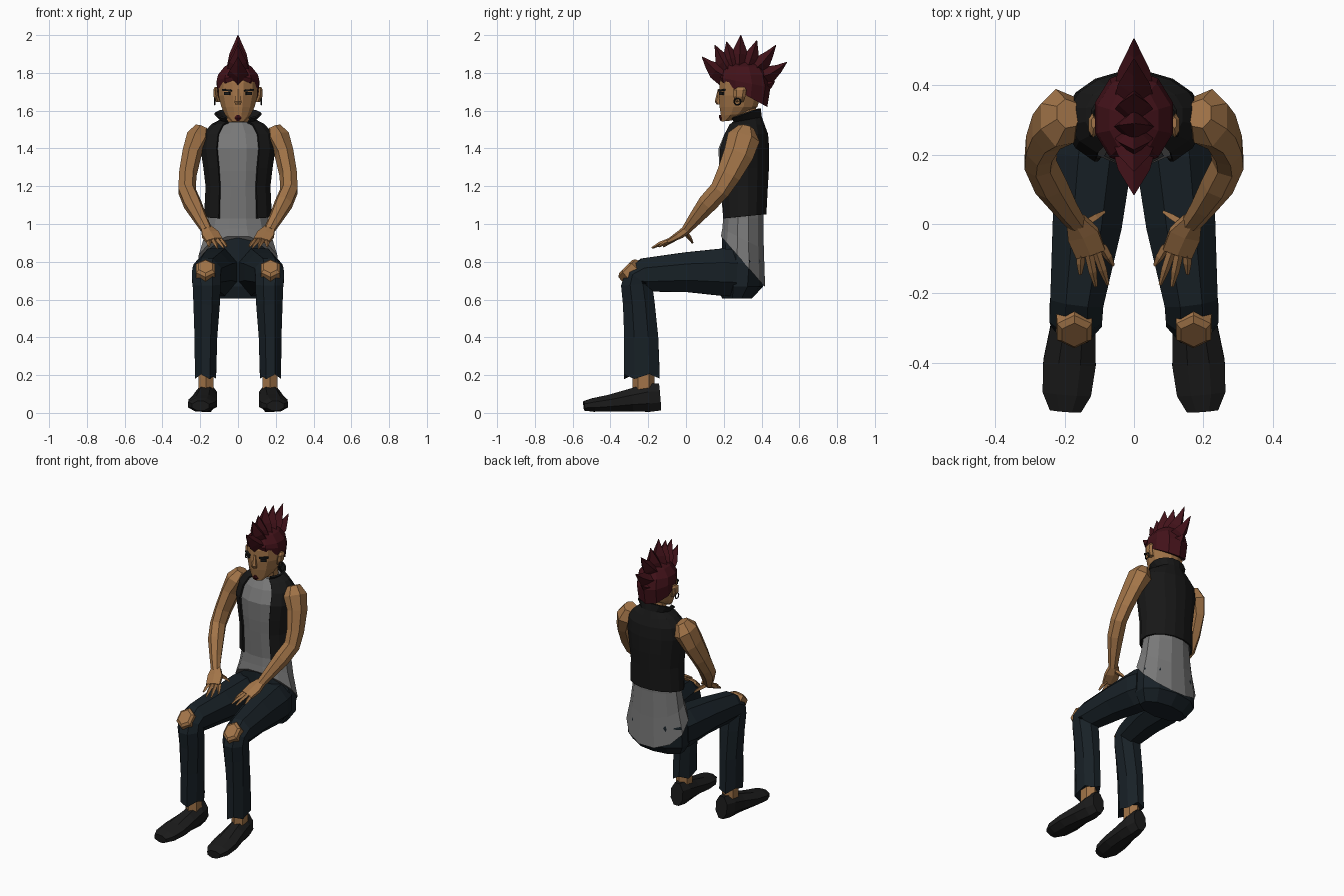
import bpy, bmesh, math
from mathutils import Vector, Matrix


def material(name, r, g, b):
    m = bpy.data.materials.new(name)
    m.diffuse_color = (r, g, b, 1)
    return m


SKIN = material("skin", 0.36, 0.175, 0.065)
CLOTH = material("grey_cloth", 0.19, 0.19, 0.19)
BLACK = material("black_cloth", 0.009, 0.009, 0.009)
DENIM = material("dark_denim", 0.009, 0.015, 0.02)
HAIR = material("red_hair", 0.055, 0.006, 0.010)
LEATHER = material("leather", 0.011, 0.011, 0.011)


def finish(name, bm, mat, mirror=False):
    bmesh.ops.recalc_face_normals(bm, faces=bm.faces)
    me = bpy.data.meshes.new(name)
    bm.to_mesh(me)
    bm.free()
    me.materials.append(mat)
    ob = bpy.data.objects.new(name, me)
    bpy.context.collection.objects.link(ob)
    if mirror:
        ob.modifiers.new("mirror", 'MIRROR').use_mirror_merge = False
    return ob


def loft(name, rings, mat, n=8, flat=False, mirror=False, gap=0, zigzag=0):
    """Skin rings (x, y, z, half width, half depth, slope) along a path.
    flat keeps rings horizontal; gap leaves the front open by +-gap degrees."""
    bm = bmesh.new()
    pts = [Vector(r[:3]) for r in rings]
    phase = 0 if n == 4 else math.pi / n
    grow = 1 if n == 4 or gap else 1 / math.cos(math.pi / n)
    rows = []
    for i, r in enumerate(rings):
        t = Vector((0, 0, 1))
        if not flat:
            t = (pts[min(i + 1, len(pts) - 1)] - pts[max(i - 1, 0)]).normalized()
        u = Vector((1, 0, 0))
        u = (u - t * u.dot(t)).normalized()
        v = t.cross(u)
        slope = r[5] if len(r) > 5 else 0
        row = []
        for k in range(n + 1 if gap else n):
            a = phase + k * math.tau / n
            if gap:
                a = math.radians(-90 + gap + (360 - 2 * gap) * k / n)
            p = pts[i] + (u * r[3] * math.cos(a) + v * r[4] * math.sin(a)) * grow
            p.z += slope * (p.y - pts[i].y)
            if zigzag and i == len(rings) - 1:
                p.z += zigzag * (k % 2)
            p.z = max(p.z, 0)
            row.append(bm.verts.new(p))
        rows.append(row)
    for a, b in zip(rows, rows[1:]):
        for k in range(n):
            j = k + 1 if gap else (k + 1) % n
            bm.faces.new((a[k], a[j], b[j], b[k]))
    if not gap:
        bm.faces.new(rows[0][::-1])
        bm.faces.new(rows[-1])
    return finish(name, bm, mat, mirror)


def box(name, loc, size, mat, turn=0, tilt=0, mirror=True):
    bm = bmesh.new()
    bmesh.ops.create_cube(bm, size=1)
    bm.transform(Matrix.Translation(loc) @ Matrix.Rotation(turn, 4, 'Z')
                 @ Matrix.Rotation(tilt, 4, 'Y') @ Matrix.Diagonal((*size, 1)))
    return finish(name, bm, mat, mirror)


# Trousers: seat, legs bent at the knee, torn knee patches
loft("trouser_seat", [(0, .27, .605, .16, .075), (0, .288, .67, .2, .115),
                      (0, .30, .80, .2, .108), (0, .295, .94, .15, .098)],
     DENIM, 10, flat=True)
loft("trouser_leg", [(.108, .26, .742, .1, .122), (.115, .19, .745, .11, .125),
                     (.135, 0, .745, .1, .105), (.165, -.225, .73, .077, .088),
                     (.168, -.26, .715, .076, .07), (.166, -.262, .68, .074, .082),
                     (.166, -.25, .58, .07, .084), (.17, -.237, .4, .06, .09),
                     (.172, -.234, .18, .056, .095)],
     DENIM, 8, mirror=True, zigzag=.025)
loft("torn_knee", [(.172, -.275, .73, .052, .06), (.172, -.311, .766, .05, .058),
                   (.172, -.32, .775, .036, .042)], SKIN, 6, mirror=True)

# Shoes and ankles
loft("ankle", [(.17, -.225, .1, .04, .05), (.17, -.225, .25, .04, .05)],
     SKIN, 6, flat=True, mirror=True)
loft("shoe", [(.165, -.138, .085, .042, .072), (.168, -.2, .08, .058, .075),
              (.175, -.29, .068, .064, .06), (.186, -.40, .052, .076, .045),
              (.194, -.49, .042, .07, .036), (.198, -.54, .037, .045, .025)],
     LEATHER, 8, mirror=True)

# Shirt with a long sloping tail
loft("shirt", [(0, .302, .80, .208, .117, -1.15), (0, .302, .92, .178, .11, -.5),
               (0, .303, 1.03, .16, .106), (0, .30, 1.2, .15, .118),
               (0, .298, 1.28, .158, .122), (0, .298, 1.4, .17, .126),
               (0, .31, 1.48, .145, .105), (0, .32, 1.54, .075, .075)],
     CLOTH, 12, flat=True)

# Sleeveless open vest with a raised collar
vest = loft("vest", [(0, .303, 1.04, .178, .12, .1), (0, .30, 1.2, .17, .131),
                     (0, .299, 1.3, .182, .138), (0, .299, 1.4, .198, .139),
                     (0, .31, 1.475, .185, .122), (0, .315, 1.525, .14, .098),
                     (0, .32, 1.55, .09, .078, .2), (0, .312, 1.585, .122, .08, .35)],
            BLACK, 13, flat=True, gap=34)
vest.modifiers.new("thickness", 'SOLIDIFY').thickness = .01
vest.modifiers["thickness"].offset = 0

# Arms
loft("arm", [(.19, .318, 1.51, .035, .04), (.212, .305, 1.455, .06, .08),
             (.246, .278, 1.37, .048, .074), (.268, .225, 1.26, .044, .06),
             (.272, .18, 1.18, .044, .05), (.242, .115, 1.11, .045, .047),
             (.2, .05, 1.03, .034, .034), (.165, .0, .968, .027, .022)],
     SKIN, 7, mirror=True)

# Hands: palm, four fingers and thumb
loft("palm", [(.168, .01, .975, .028, .021), (.147, -.03, .945, .046, .019),
              (.125, -.085, .913, .044, .012)], SKIN, 6, mirror=True)
fingers = [((.092, -.065, .918), (.06, -.12, .88)), ((.108, -.08, .915), (.076, -.175, .874)),
           ((.13, -.085, .914), (.11, -.18, .873)), ((.153, -.075, .914), (.155, -.145, .88))]
fingers.append(((.145, .0, .95), (.085, .035, .90)))
for i, (a, b) in enumerate(fingers):
    m = Vector(a).lerp(Vector(b), .55)
    m.z += .004
    loft("thumb" if i == 4 else f"finger_{i + 1}",
         [(*a, .013, .013), (*m, .012, .011), (*b, .005, .005)], SKIN, 4, mirror=True)

# Head and neck
loft("neck", [(0, .335, 1.49, .055, .055), (0, .30, 1.64, .06, .065)], SKIN, 8, flat=True)
loft("head", [(0, .215, 1.545, .036, .026, .1), (0, .258, 1.58, .068, .073, .1),
              (0, .278, 1.62, .088, .1), (0, .285, 1.68, .103, .11),
              (0, .292, 1.75, .106, .114), (0, .295, 1.80, .09, .1)], SKIN, 12, flat=True)
loft("nose", [(0, .176, 1.632, .016, .012), (0, .172, 1.648, .018, .017),
              (0, .178, 1.715, .009, .008)], SKIN, 6, flat=True)
loft("ear", [(.104, .285, 1.645, .012, .016), (.117, .282, 1.675, .013, .028),
             (.120, .286, 1.71, .011, .03), (.117, .292, 1.725, .006, .015)],
     SKIN, 6, flat=True, mirror=True)
box("eyebrow", (.058, .189, 1.708), (.056, .014, .009), LEATHER, .5, -.08)
box("eye", (.056, .19, 1.69), (.034, .014, .016), LEATHER, .5)
loft("goatee", [(0, .196, 1.546, .008, .012), (0, .187, 1.562, .02, .01),
                (0, .184, 1.577, .006, .008)], HAIR, 6, flat=True)

# Earrings: small rings facing sideways
hoop = bmesh.new()
hub = Vector((.124, .272, 1.648))
loops = []
for k in range(10):
    a = k * math.tau / 10
    d = Vector((0, math.cos(a), math.sin(a)))
    loops.append([hoop.verts.new(hub + d * (.018 + .004 * math.cos(b)) +
                                 Vector((.004 * math.sin(b), 0, 0)))
                  for b in (0, math.pi / 2, math.pi, -math.pi / 2)])
for k in range(10):
    p, q = loops[k], loops[(k + 1) % 10]
    for j in range(4):
        hoop.faces.new((p[j], p[(j + 1) % 4], q[(j + 1) % 4], q[j]))
finish("earring", hoop, LEATHER, True)

# Hair cap and crest of spikes
loft("hair_cap", [(0, .302, 1.69, .108, .122, -.55), (0, .306, 1.75, .113, .134, -.2),
                  (0, .302, 1.79, .106, .122), (0, .30, 1.835, .07, .095),
                  (0, .30, 1.855, .03, .055)], HAIR, 10, flat=True)
spikes = [((.215, 1.775), (.085, 1.885)), ((.235, 1.80), (.153, 1.947)),
          ((.255, 1.81), (.215, 1.965)), ((.28, 1.82), (.29, 2.0)),
          ((.32, 1.81), (.375, 1.972)), ((.345, 1.80), (.476, 1.947)),
          ((.37, 1.77), (.534, 1.857)), ((.375, 1.735), (.47, 1.755))]
for i, (a, b) in enumerate(spikes):
    a, b = Vector((0, *a)), Vector((0, *b))
    low, high = a.lerp(b, .45), a.lerp(b, .75)
    sag = .1 * abs(b.y - a.y)
    low.z -= sag
    high.z -= sag * .7
    loft(f"hair_spike_{i + 1}", [(*a, .062, .055), (*low, .046, .045),
                                 (*high, .022, .022), (*b, .002, .002)], HAIR, 4)
